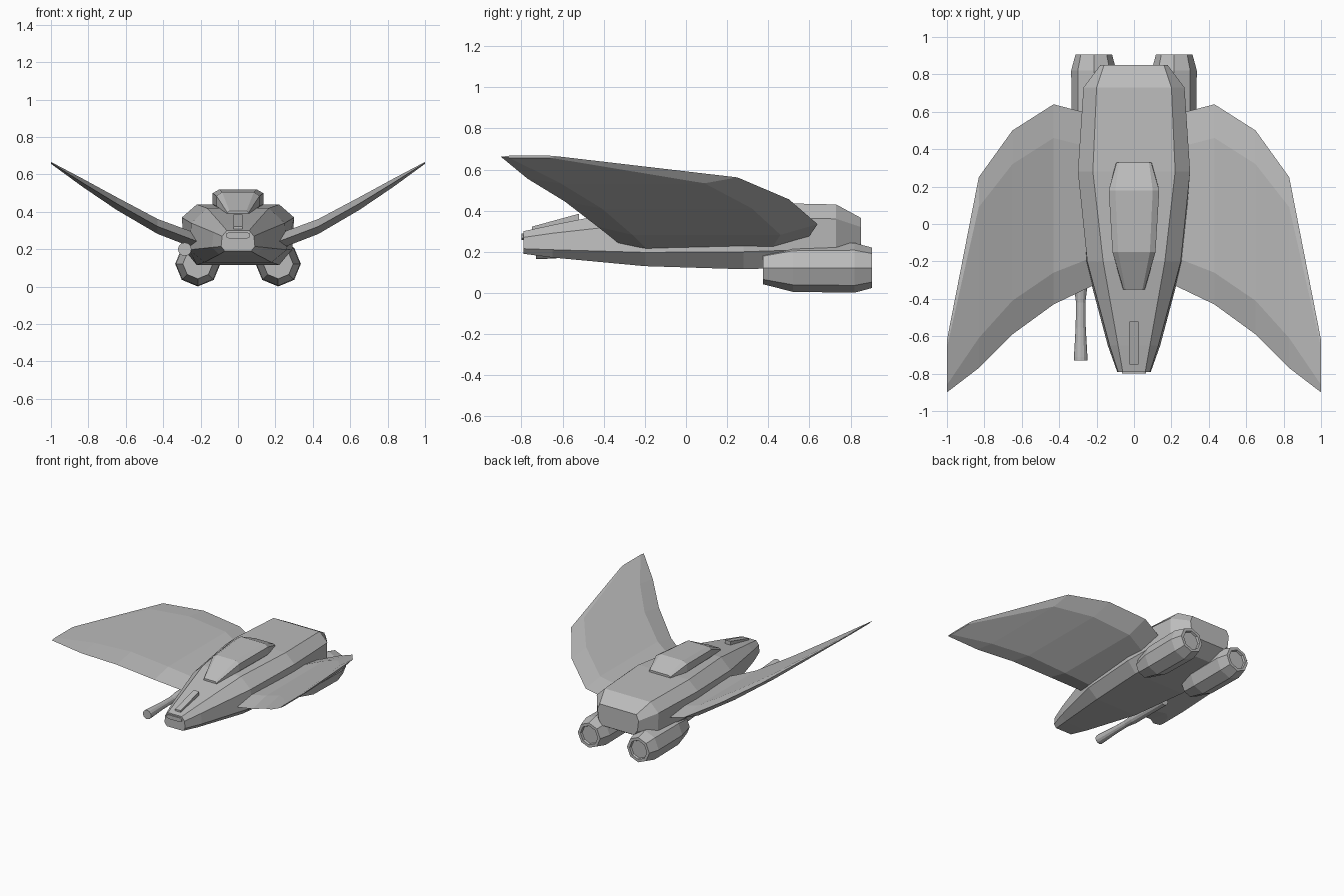
import bpy, bmesh, math

grey = bpy.data.materials.new("hull grey")
grey.diffuse_color = (0.5, 0.5, 0.5, 1)


def loft(name, rings):
    """Skin equal-length closed rings and cap both ends."""
    bm = bmesh.new()
    vs = [[bm.verts.new(p) for p in r] for r in rings]
    n = len(rings[0])
    for a, b in zip(vs, vs[1:]):
        for i in range(n):
            j = (i + 1) % n
            bm.faces.new((a[i], a[j], b[j], b[i]))
    bm.faces.new(vs[0])
    bm.faces.new(vs[-1])
    bmesh.ops.recalc_face_normals(bm, faces=bm.faces)
    me = bpy.data.meshes.new(name)
    bm.to_mesh(me)
    bm.free()
    me.materials.append(grey)
    ob = bpy.data.objects.new(name, me)
    bpy.context.collection.objects.link(ob)
    return ob


def section(y, half):
    """Symmetric ring across x from its right-hand points."""
    return [(x, y, z) for x, z in half] + [(-x, y, z) for x, z in reversed(half)]


def tube(name, x, z, n, profile):
    """Lathe along y from (y, radius) pairs."""
    return loft(name, [[(x + r * math.cos(2 * math.pi * i / n), y,
                         z + r * math.sin(2 * math.pi * i / n)) for i in range(n)]
                       for y, r in profile])


def mirrored(ob):
    ob.modifiers.new("mirror", 'MIRROR')


# Hull: bottom, lower chine, upper side, top edge
loft("hull", [section(y, h) for y, h in [
    (-0.79, [(0.07, 0.19), (0.09, 0.215), (0.085, 0.27), (0.06, 0.30)]),
    (-0.65, [(0.10, 0.172), (0.14, 0.21), (0.13, 0.29), (0.085, 0.33)]),
    (-0.20, [(0.18, 0.13), (0.26, 0.197), (0.25, 0.34), (0.165, 0.42)]),
    (0.28, [(0.22, 0.115), (0.29, 0.20), (0.30, 0.37), (0.22, 0.44)]),
    (0.73, [(0.20, 0.13), (0.265, 0.215), (0.27, 0.36), (0.20, 0.43)]),
    (0.85, [(0.14, 0.20), (0.17, 0.24), (0.18, 0.32), (0.16, 0.365)]),
]])

# Canopy: base, side, shoulder, roof
loft("canopy", [section(y, h) for y, h in [
    (-0.35, [(0.05, 0.38), (0.058, 0.39), (0.056, 0.395), (0.045, 0.405)]),
    (-0.15, [(0.09, 0.40), (0.115, 0.43), (0.115, 0.485), (0.085, 0.505)]),
    (0.18, [(0.10, 0.41), (0.135, 0.44), (0.135, 0.50), (0.10, 0.52)]),
    (0.33, [(0.08, 0.42), (0.095, 0.435), (0.092, 0.445), (0.08, 0.455)]),
]])

# Nose spine and nose slot
loft("nose_spine", [section(y, [(0.024, z - 0.03), (0.024, z)])
                    for y, z in [(-0.75, 0.322), (-0.52, 0.385)]])
loft("nose_slot", [section(y, [(0.05, 0.258), (0.065, 0.266), (0.065, 0.282), (0.05, 0.29)])
                   for y in (-0.80, -0.78)])

# Wings: swept leading and trailing edges with a six-sided section
rings = []
for x, lead, front, rear, trail, z, t in [
        (0.20, -0.32, -0.17, 0.40, 0.58, 0.235, 0.042),
        (0.43, -0.43, -0.26, 0.46, 0.64, 0.322, 0.040),
        (0.65, -0.59, -0.41, 0.32, 0.50, 0.445, 0.034),
        (0.83, -0.77, -0.61, 0.09, 0.25, 0.555, 0.022),
        (1.00, -0.90, -0.86, -0.66, -0.62, 0.662, 0.005)]:
    rings.append([(x, lead, z), (x, front, z + t), (x, rear, z + t),
                  (x, trail, z + t * 0.3), (x, rear, z - t), (x, front, z - t)])
mirrored(loft("wing", rings))

# Engines with recessed nozzles
mirrored(tube("engine", 0.215, 0.122, 8, [
    (0.375, 0.08), (0.52, 0.117), (0.82, 0.121), (0.905, 0.098),
    (0.905, 0.075), (0.89, 0.07)]))

# Side cannon
tube("cannon", -0.285, 0.20, 12, [
    (-0.73, 0.036), (-0.71, 0.036), (-0.55, 0.027), (-0.42, 0.025),
    (-0.34, 0.035), (0.0, 0.035)])
